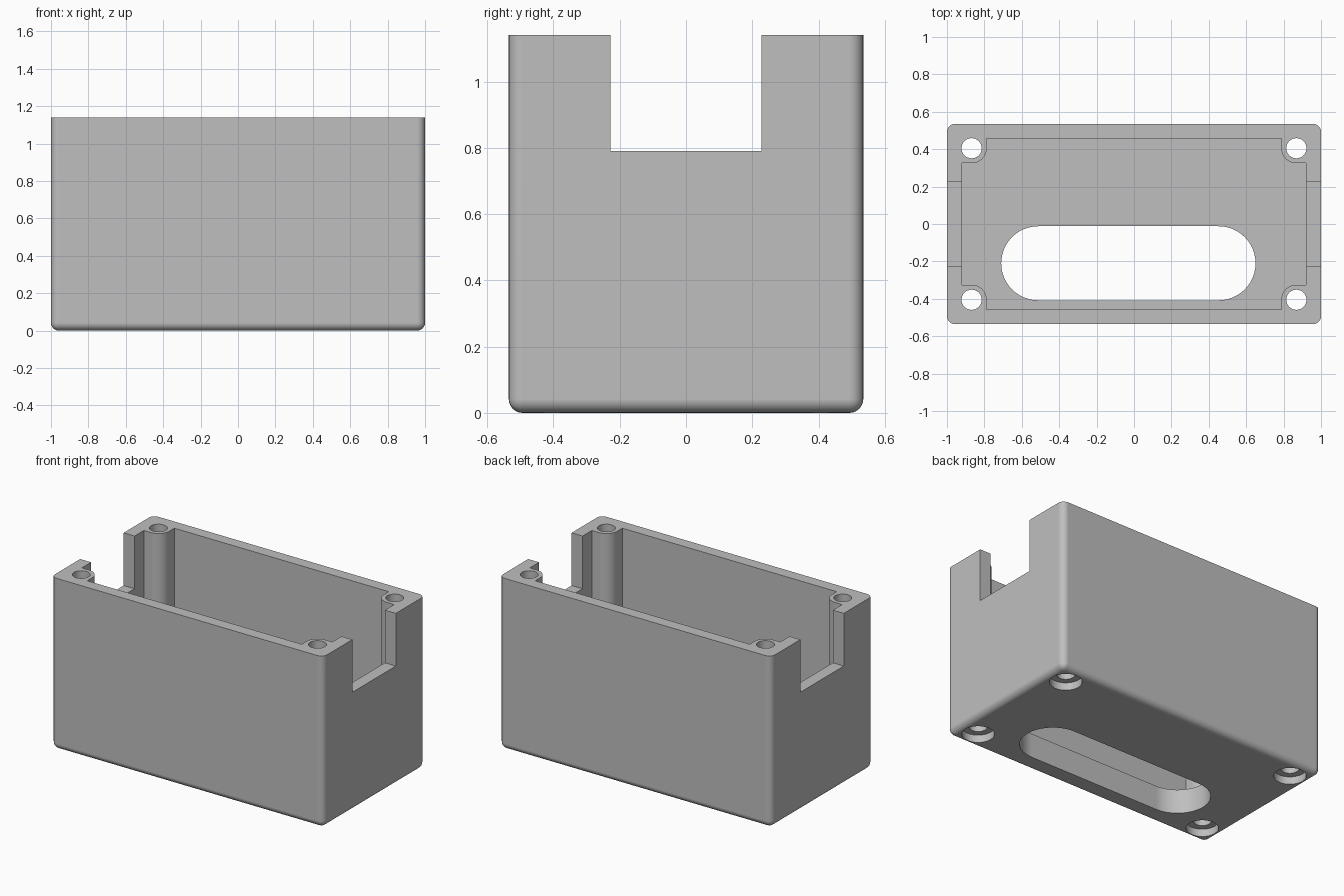
import bpy, bmesh
from math import sin, cos, pi, radians

if "Cube" in bpy.data.objects:
    bpy.data.objects.remove(bpy.data.objects["Cube"])

# Main dimensions
HX, HY, HEIGHT = 1.0, 0.535, 1.14
CX, CY, FLOOR = 0.92, 0.457, 0.16
SCREW_X, SCREW_Y = 0.868, 0.405
FILLET = 0.042

grey = bpy.data.materials.new("matte grey")
grey.use_nodes = True
colour = (0.52, 0.52, 0.52, 1)
grey.diffuse_color = colour
grey.node_tree.nodes["Principled BSDF"].inputs["Base Color"].default_value = colour


def prism(name, outline, z0, z1):
    """Extrude a closed xy outline from z0 up to z1."""
    bm = bmesh.new()
    base = bm.faces.new([bm.verts.new((x, y, z0)) for x, y in outline])
    top = bmesh.ops.extrude_face_region(bm, geom=[base])["geom"]
    for v in top:
        if isinstance(v, bmesh.types.BMVert):
            v.co.z = z1
    bmesh.ops.recalc_face_normals(bm, faces=bm.faces)
    mesh = bpy.data.meshes.new(name)
    bm.to_mesh(mesh)
    bm.free()
    mesh.materials.append(grey)
    obj = bpy.data.objects.new(name, mesh)
    bpy.context.collection.objects.link(obj)
    return obj


def arc(cx, cy, r, start, end, steps):
    angles = [radians(start + (end - start) * i / steps) for i in range(steps + 1)]
    return [(cx + r * cos(a), cy + r * sin(a)) for a in angles]


def rectangle(hx, hy):
    return [(-hx, -hy), (hx, -hy), (hx, hy), (-hx, hy)]


# Outer shell, rounded on its upright and bottom edges
body = prism("enclosure_body", rectangle(HX, HY), 0, HEIGHT)
bm = bmesh.new()
bm.from_mesh(body.data)
round_edges = [e for e in bm.edges if min(v.co.z for v in e.verts) < 0.01]
bmesh.ops.bevel(bm, geom=round_edges, offset=FILLET, segments=6, profile=0.5, affect='EDGES')
bm.to_mesh(body.data)
bm.free()

# Cavity outline that leaves a rounded screw post in each corner
POST = 0.08
corner = [(CX, SCREW_Y - POST)]
corner += arc(SCREW_X, SCREW_Y, POST, 270, 180, 12)
corner += [(SCREW_X - POST, CY)]
outline = []
for sx, sy in ((1, 1), (-1, 1), (-1, -1), (1, -1)):
    points = [(sx * x, sy * y) for x, y in corner]
    outline += points if sx * sy > 0 else points[::-1]
cutters = [prism("cavity_cutter", outline, FLOOR, HEIGHT + 0.2)]

# Open notches through both end walls
cutters.append(prism("notch_cutter", rectangle(HX + 0.2, 0.228), 0.79, HEIGHT + 0.3))

# Long slot through the floor
SLOT_Y, SLOT_R = -0.21, 0.198
slot = arc(0.452, SLOT_Y, SLOT_R, -90, 90, 24) + arc(-0.512, SLOT_Y, SLOT_R, 90, 270, 24)
cutters.append(prism("slot_cutter", slot, -0.2, FLOOR + 0.1))

# Screw holes with counterbores underneath
for sx in (-1, 1):
    for sy in (-1, 1):
        for r, z1 in ((0.054, HEIGHT + 0.2), (0.097, 0.05)):
            ring = arc(sx * SCREW_X, sy * SCREW_Y, r, 0, 360, 32)[:-1]
            cutters.append(prism("screw_cutter", ring, -0.2, z1))

bpy.ops.object.select_all(action='DESELECT')
bpy.context.view_layer.objects.active = body
body.select_set(True)
for cutter in cutters:
    cutter.hide_render = True
    mod = body.modifiers.new("cut", 'BOOLEAN')
    mod.operation, mod.solver, mod.object = 'DIFFERENCE', 'EXACT', cutter
    bpy.ops.object.modifier_apply(modifier=mod.name)
for cutter in cutters:
    bpy.data.objects.remove(cutter)

# Smooth fillets and holes, crisp edges elsewhere
bpy.ops.object.shade_smooth_by_angle(angle=radians(30))
normals = body.modifiers.new("flat_walls", 'WEIGHTED_NORMAL')
normals.keep_sharp = True
